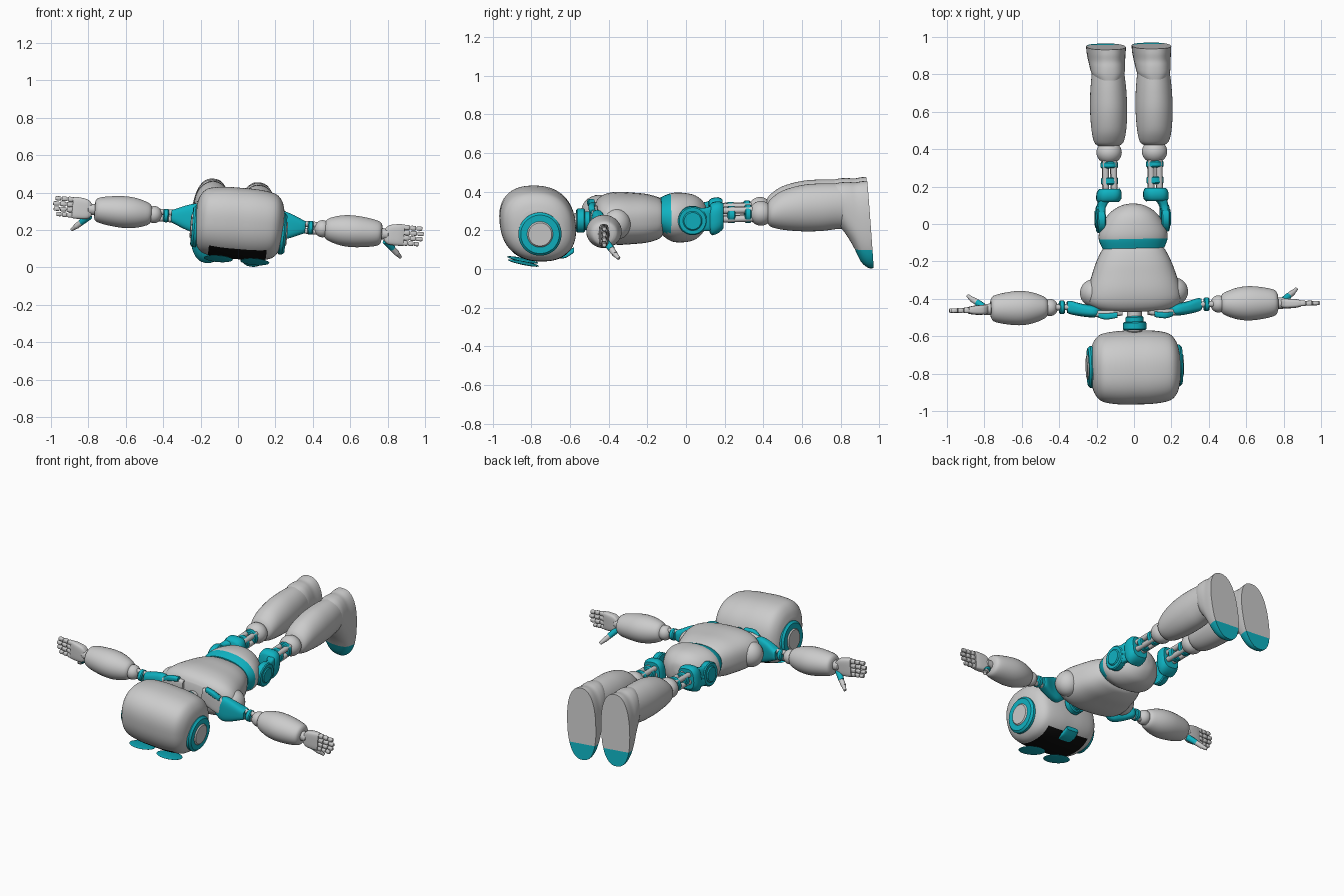
import bpy, bmesh, math
from mathutils import Matrix, Vector

cube = bpy.data.objects.get("Cube")
if cube:
    bpy.data.objects.remove(cube, do_unlink=True)


def material(name, rgb):
    m = bpy.data.materials.new(name)
    m.use_nodes = True
    m.diffuse_color = (*rgb, 1)
    bsdf = m.node_tree.nodes["Principled BSDF"]
    bsdf.inputs["Base Color"].default_value = (*rgb, 1)
    bsdf.inputs["Roughness"].default_value = 0.5
    return m


GREY = material("light grey shell", (0.6, 0.6, 0.6))
TEAL = material("teal trim", (0.005, 0.45, 0.54))
BLACK = material("black visor", (0.004, 0.004, 0.004))

# The whole figure lies face down with a slight roll and yaw
PIVOT = Vector((0, 0, 0.245))
POSE = (Matrix.Translation(PIVOT + Vector((-0.008, 0, 0)))
        @ Matrix.Rotation(math.radians(1.2), 4, "Z")
        @ Matrix.Rotation(math.radians(4.8), 4, "Y") @ Matrix.Translation(-PIVOT))


def finish(bm, name, mats, mirror=False, rule=None):
    """Turn a bmesh into a posed, smooth shaded and optionally mirrored object."""
    bmesh.ops.remove_doubles(bm, verts=bm.verts, dist=1e-5)
    bmesh.ops.recalc_face_normals(bm, faces=bm.faces)
    if rule:
        for f in bm.faces:
            f.material_index = rule(f.calc_center_median())
    me = bpy.data.meshes.new(name)
    bm.to_mesh(me)
    bm.free()
    for m in mats:
        me.materials.append(m)
    ob = bpy.data.objects.new(name, me)
    bpy.context.collection.objects.link(ob)
    if mirror:
        ob.modifiers.new("Mirror", "MIRROR")
    ob.matrix_world = POSE
    bpy.ops.object.select_all(action="DESELECT")
    ob.select_set(True)
    bpy.context.view_layer.objects.active = ob
    bpy.ops.object.shade_smooth_by_angle(angle=math.radians(38))
    return ob


def catmull(secs, steps):
    out = []
    for i in range(len(secs) - 1):
        p = [Vector(secs[max(0, min(len(secs) - 1, i + k))]) for k in (-1, 0, 1, 2)]
        for s in range(steps):
            t = s / steps
            out.append(p[1] + 0.5 * t * (p[2] - p[0] + t * (2 * p[0] - 5 * p[1] + 4 * p[2] - p[3]
                       + t * (3 * (p[1] - p[2]) + p[3] - p[0]))))
    return out + [Vector(secs[-1])]


def loft_mesh(axis, secs, power=2, n=32, steps=4):
    """Skin superellipse sections (position, centre a, centre b, half a, half b)."""
    bm, rings = bmesh.new(), []
    for pos, ca, cb, ra, rb in catmull([Vector(s) for s in secs], steps):
        ring = []
        for i in range(n):
            a = math.tau * (i + 0.5) / n
            c, s = math.cos(a), math.sin(a)
            co = [ca + max(ra, 0) * math.copysign(abs(c) ** (2 / power), c),
                  cb + max(rb, 0) * math.copysign(abs(s) ** (2 / power), s)]
            co.insert("xyz".index(axis), pos)
            ring.append(bm.verts.new(co))
        rings.append(ring)
    for r, q in zip(rings, rings[1:]):
        for i in range(n):
            bm.faces.new((r[i], r[(i + 1) % n], q[(i + 1) % n], q[i]))
    bm.faces.new(rings[0])
    bm.faces.new(rings[-1])
    return bm


def loft(name, axis, secs, mat, mirror=False, power=2, n=32, steps=4):
    return finish(loft_mesh(axis, secs, power, n, steps), name, [mat], mirror)


def disc(name, axis, at, radius, depth, mat, mirror=True, edge=0.006):
    """Short cylinder with softened rims, centred on a point."""
    k = "xyz".index(axis)
    a, b = [at[i] for i in range(3) if i != k]
    h = depth / 2
    secs = [(at[k] + d, a, b, r, r) for d, r in
            ((-h, radius - edge), (edge - h, radius), (h - edge, radius), (h, radius - edge))]
    return loft(name, axis, secs, mat, mirror, steps=1)


def rod(name, a, b, r1, r2, mat, n=16):
    a, b = Vector(a), Vector(b)
    bm = bmesh.new()
    m = Matrix.Translation((a + b) / 2) @ (b - a).to_track_quat("Z", "Y").to_matrix().to_4x4()
    bmesh.ops.create_cone(bm, cap_ends=True, segments=n, radius1=r1, radius2=r2,
                          depth=(b - a).length, matrix=m)
    return finish(bm, name, [mat], True)


def ball(name, at, size, mat, tilt=0):
    bm = bmesh.new()
    m = Matrix.Translation(at) @ Matrix.Rotation(tilt, 4, "X") @ Matrix.Diagonal((*size, 1))
    bmesh.ops.create_uvsphere(bm, u_segments=28, v_segments=16, radius=1, matrix=m)
    return finish(bm, name, [mat], True)


# Head: rounded drum across x, with a dark visor on the underside
half = [(0.235, 0.085), (0.222, 0.13), (0.195, 0.165), (0.155, 0.181), (0.08, 0.19)]
drum = [(-x, r) for x, r in half] + [(0, 0.191)] + [(x, r) for x, r in reversed(half)]
bm = loft_mesh("x", [(x, -0.767, 0.235, r * 1.025, r) for x, r in drum], 2.35, 72)
for v in bm.verts:
    v.co.y -= 0.1 * (v.co.z - 0.235)
finish(bm, "head", [GREY, BLACK], rule=lambda c: int(
    abs(c.x) < 0.155 and c.z < 0.1 and -0.92 < c.y < -0.615))

# Ears: teal ring around a grey cap
disc("ear_ring", "x", (0.232, -0.76, 0.2), 0.112, 0.04, TEAL, edge=0.012)
disc("ear_cap", "x", (0.238, -0.76, 0.2), 0.068, 0.042, GREY, edge=0.008)

# Eyes and mouth
ball("eye", (0.098, -0.842, 0.038), (0.078, 0.082, 0.008), TEAL, -0.2)
loft("mouth", "y", [(-0.66, 0, 0.062, 0.045, 0.008), (-0.62, 0, 0.072, 0.05, 0.012),
                    (-0.58, 0, 0.098, 0.045, 0.012)], TEAL, power=4)

# Neck
disc("neck_collar", "y", (0, -0.545, 0.25), 0.062, 0.045, TEAL, False)
disc("neck_ring", "y", (0, -0.518, 0.25), 0.048, 0.05, TEAL, False)
disc("neck_post", "y", (0, -0.48, 0.25), 0.04, 0.2, GREY, False)

# Torso, tapering from shoulders to waist
loft("torso", "y", [(-0.47, 0, 0.27, 0.13, 0.065), (-0.45, 0, 0.265, 0.21, 0.1),
                    (-0.41, 0, 0.262, 0.25, 0.125), (-0.35, 0, 0.262, 0.248, 0.134),
                    (-0.27, 0, 0.262, 0.225, 0.13), (-0.2, 0, 0.262, 0.2, 0.123),
                    (-0.14, 0, 0.263, 0.17, 0.105), (-0.12, 0, 0.265, 0.15, 0.085)],
     GREY, power=2.5, n=48)
ball("shoulder_cap", (0.215, -0.365, 0.25), (0.075, 0.075, 0.08), GREY)
loft("collar_bar", "x", [(0.07, -0.468, 0.29, 0.02, 0.045), (0.16, -0.478, 0.275, 0.02, 0.06),
                         (0.24, -0.47, 0.25, 0.018, 0.05)], GREY, True, power=4)
loft("collar_pad", "x", [(0.1, -0.485, 0.34, 0.015, 0.014), (0.16, -0.492, 0.33, 0.016, 0.018),
                         (0.2, -0.485, 0.31, 0.012, 0.012)], TEAL, True, power=3)

# Pelvis dome with a teal belt over the back
bm = loft_mesh("y", [(-0.13, 0, 0.275, 0.165, 0.095), (-0.08, 0, 0.268, 0.184, 0.122),
                     (-0.03, 0, 0.266, 0.178, 0.128), (0.03, 0, 0.266, 0.148, 0.12),
                     (0.07, 0, 0.268, 0.112, 0.098), (0.1, 0, 0.27, 0.06, 0.06),
                     (0.11, 0, 0.27, 0.01, 0.01)], 2.2, 48, 6)
finish(bm, "pelvis", [GREY, TEAL], rule=lambda c: int(c.y < -0.08 and c.z > 0.2))

# Hips and thighs
LEG = 0.122
disc("hip_disc", "x", (0.172, 0.03, 0.265), 0.075, 0.045, TEAL)
disc("hip_cap", "x", (0.195, 0.03, 0.265), 0.05, 0.014, TEAL)
loft("hip_bracket", "y", [(0.03, 0.172, 0.265, 0.02, 0.07), (0.09, 0.168, 0.27, 0.022, 0.06),
                          (0.13, 0.152, 0.275, 0.03, 0.065), (0.17, 0.135, 0.28, 0.035, 0.06)],
     TEAL, True, power=4)
loft("thigh_cuff", "y", [(0.12, 0.13, 0.27, 0.055, 0.07), (0.135, 0.127, 0.27, 0.066, 0.085),
                         (0.17, 0.125, 0.28, 0.066, 0.08), (0.19, 0.123, 0.285, 0.055, 0.065)],
     TEAL, True, power=3, steps=2)
for i, (dx, dz) in enumerate(((-0.022, 0.022), (0.022, 0.022), (-0.022, -0.022), (0.022, -0.022))):
    rod(f"thigh_rod_{i + 1}", (LEG + dx, 0.15, 0.29 + dz), (LEG + dx, 0.38, 0.297 + dz),
        0.017, 0.017, GREY)
disc("thigh_ring_upper", "y", (LEG, 0.232, 0.292), 0.045, 0.04, TEAL)
disc("thigh_ring_lower", "y", (LEG, 0.318, 0.296), 0.047, 0.035, TEAL)
ball("knee", (LEG, 0.385, 0.298), (0.068, 0.062, 0.064), GREY)

# Shins
loft("shin", "y", [(0.42, LEG, 0.298, 0.055, 0.052), (0.44, LEG, 0.302, 0.078, 0.075),
                   (0.5, LEG, 0.315, 0.092, 0.102), (0.6, LEG, 0.325, 0.099, 0.12),
                   (0.7, LEG, 0.33, 0.097, 0.123), (0.78, LEG, 0.335, 0.09, 0.118),
                   (0.86, LEG, 0.335, 0.08, 0.115)], GREY, True, n=40)

# Feet: boot shape with a flat sole and teal toe cap
bm = loft_mesh("y", [(0.79, LEG, 0.35, 0.06, 0.1), (0.83, LEG, 0.33, 0.086, 0.128),
                     (0.87, LEG, 0.295, 0.094, 0.165), (0.905, LEG, 0.253, 0.098, 0.205),
                     (0.94, LEG, 0.24, 0.102, 0.224), (0.968, LEG, 0.24, 0.103, 0.226)], 2.4, 44)
for v in bm.verts:
    v.co.y -= 0.075 * (v.co.z - 0.012)
bmesh.ops.bisect_plane(bm, geom=bm.verts[:] + bm.edges[:] + bm.faces[:],
                       plane_co=(0, 0, 0.115), plane_no=(0, 0, 1))
finish(bm, "foot", [GREY, TEAL], True, lambda c: int(c.z < 0.115))

# Upper arms
ARM_Y, ARM_Z = -0.437, 0.245
loft("shoulder_bracket", "x", [(0.17, -0.465, ARM_Z, 0.022, 0.05), (0.22, -0.463, ARM_Z, 0.032, 0.078),
                               (0.28, -0.455, ARM_Z, 0.034, 0.065), (0.34, -0.44, ARM_Z, 0.036, 0.04),
                               (0.36, ARM_Y, ARM_Z, 0.03, 0.032)], TEAL, True, power=3)
for i, dz in enumerate((-0.018, 0.018)):
    rod(f"arm_rod_{i + 1}", (0.32, ARM_Y, ARM_Z + dz), (0.46, ARM_Y, ARM_Z + dz), 0.016, 0.016, GREY)
disc("arm_ring", "x", (0.388, ARM_Y, ARM_Z), 0.036, 0.03, TEAL)
ball("elbow", (0.452, ARM_Y, ARM_Z), (0.043, 0.046, 0.046), GREY)

# Forearms
loft("forearm", "x", [(0.465, ARM_Y, ARM_Z, 0.04, 0.04), (0.485, ARM_Y, ARM_Z, 0.06, 0.06),
                      (0.55, ARM_Y, ARM_Z, 0.084, 0.08), (0.62, ARM_Y, ARM_Z, 0.092, 0.085),
                      (0.7, ARM_Y, ARM_Z, 0.083, 0.077), (0.755, ARM_Y, ARM_Z, 0.068, 0.064),
                      (0.77, ARM_Y, ARM_Z, 0.045, 0.045)], GREY, True)
disc("wrist", "x", (0.785, -0.44, ARM_Z), 0.03, 0.05, GREY)

# Hands: upright palm, four jointed fingers, thumb hanging forward
loft("palm", "x", [(0.785, -0.44, 0.24, 0.02, 0.032), (0.81, -0.442, 0.243, 0.026, 0.052),
                   (0.86, -0.443, 0.246, 0.024, 0.058), (0.89, -0.443, 0.247, 0.018, 0.057)],
     GREY, True, power=4)
for i, length in enumerate((0.088, 0.105, 0.11, 0.1)):
    z = 0.205 + i * 0.028
    for j in range(3):
        x0, x1 = 0.887 + length * j / 3, 0.884 + length * (j + 1) / 3
        r = 0.0145 - 0.0012 * j
        loft(f"finger_{i + 1}_joint_{j + 1}", "x",
             [(x0, -0.443, z, r * 0.75, r * 0.75), (x0 + 0.006, -0.443, z, r, r * 0.95),
              (x1 - 0.006, -0.443, z, r, r * 0.95), (x1, -0.443, z, r * 0.75, r * 0.75)],
             GREY, True, power=3, n=16, steps=1)
rod("thumb_base", (0.795, -0.435, 0.21), (0.835, -0.402, 0.172), 0.02, 0.017, TEAL)
rod("thumb_middle", (0.83, -0.405, 0.175), (0.86, -0.385, 0.148), 0.016, 0.015, GREY)
rod("thumb_tip", (0.858, -0.387, 0.15), (0.882, -0.365, 0.128), 0.014, 0.009, GREY)
